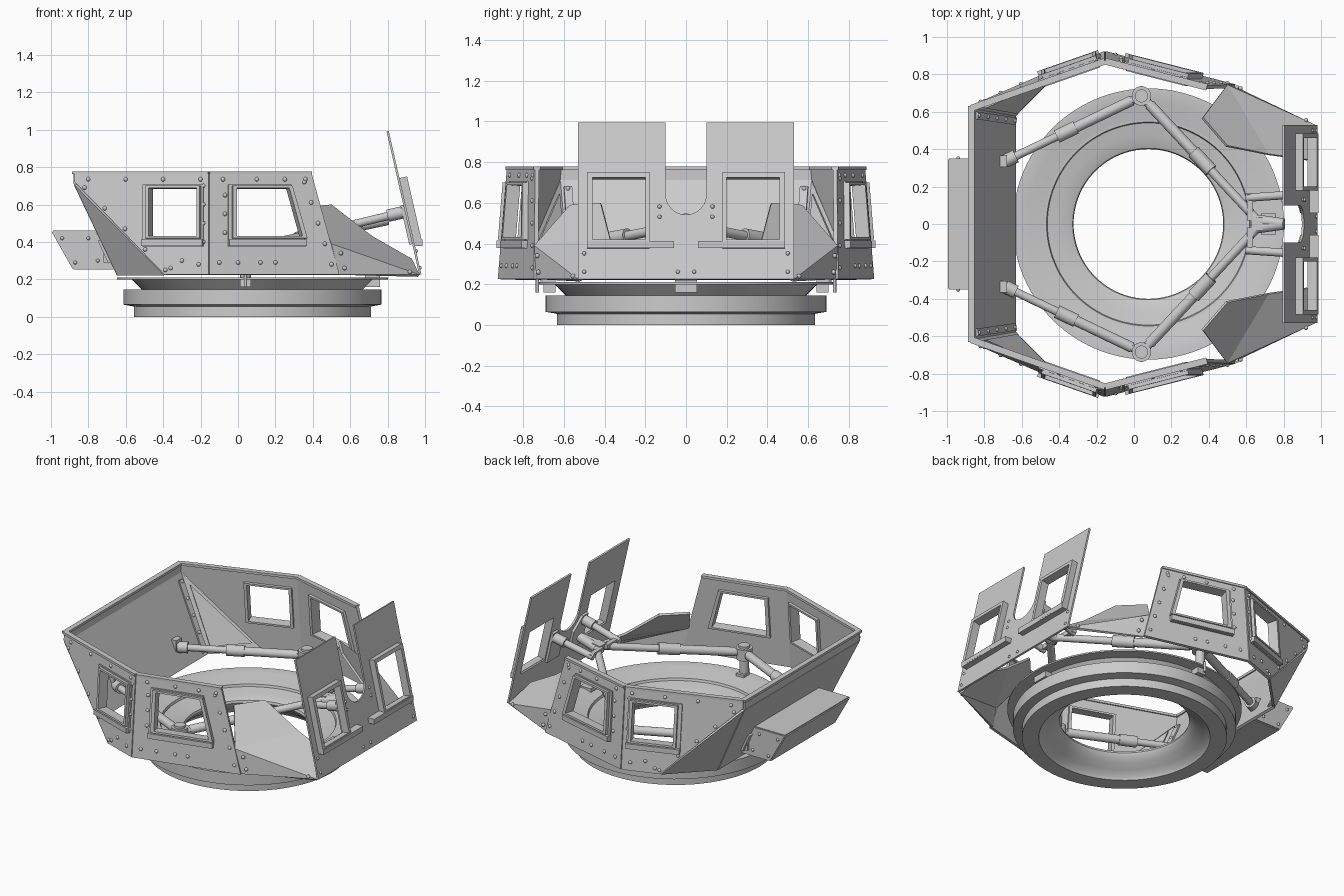
import bpy, bmesh, math
from mathutils import Vector as V, Matrix

if "Cube" in bpy.data.objects:
    bpy.data.objects.remove(bpy.data.objects["Cube"])


def finish(name, bm, smooth=False):
    me = bpy.data.meshes.new(name)
    bmesh.ops.recalc_face_normals(bm, faces=bm.faces[:])
    bm.to_mesh(me)
    bm.free()
    ob = bpy.data.objects.new(name, me)
    bpy.context.collection.objects.link(ob)
    if smooth:
        for p in me.polygons:
            p.use_smooth = True
        me.set_sharp_from_angle(angle=math.radians(35))
    return ob


def plate(name, outer, holes=(), t=0.018, off=(0, 0, 0)):
    """Flat sheet from a 3D outline, with optional holes."""
    bm = bmesh.new()
    for loop in [outer, *holes]:
        vs = [bm.verts.new(V(p) + V(off)) for p in loop]
        for i, v in enumerate(vs):
            bm.edges.new((v, vs[i - 1]))
    n = (V(outer[1]) - V(outer[0])).cross(V(outer[2]) - V(outer[0])).normalized()
    bmesh.ops.triangle_fill(bm, use_beauty=True, edges=bm.edges[:], normal=n)
    ob = finish(name, bm)
    m = ob.modifiers.new("thickness", 'SOLIDIFY')
    m.thickness, m.offset = t, 0
    return ob


def frame_matrix(a, b):
    a, b = V(a), V(b)
    q = (b - a).to_track_quat('Z', 'Y')
    return Matrix.Translation((a + b) / 2) @ q.to_matrix().to_4x4(), (b - a).length


def bar(name, a, b, w, h):
    bm = bmesh.new()
    m, l = frame_matrix(a, b)
    bmesh.ops.create_cube(bm, size=1, matrix=m @ Matrix.Diagonal((w, h, l, 1)))
    return finish(name, bm)


def rod(name, parts):
    """Chain of cylinders: (start, end, radius)."""
    bm = bmesh.new()
    for a, b, r in parts:
        m, l = frame_matrix(a, b)
        bmesh.ops.create_cone(bm, cap_ends=True, segments=24, radius1=r, radius2=r, depth=l, matrix=m)
    return finish(name, bm, True)


def bolts(name, pts, r=0.012):
    bm = bmesh.new()
    for p in pts:
        bmesh.ops.create_uvsphere(bm, u_segments=10, v_segments=6, radius=r, matrix=Matrix.Translation(p))
    return finish(name, bm, True)


def lerp(a, b, t):
    return V(a).lerp(V(b), t)


# Turret bearing ring, dished on the inside above and below
CX = 0.077
prof = [(.634, 0), (.634, .055), (.69, .065), (.69, .145), (.59, .145), (.645, .2), (.725, .2),
        (.725, .21), (.65, .21), (.56, .18), (.545, .18), (.54, .165), (.48, .155), (.43, .145),
        (.405, .135), (.40, .12), (.41, .10), (.44, .075), (.48, .045), (.52, .02), (.53, 0)]
bm = bmesh.new()
vs = [bm.verts.new((CX + r, 0, z)) for r, z in prof]
es = [bm.edges.new((v, vs[i - 1])) for i, v in enumerate(vs)]
bmesh.ops.spin(bm, geom=vs + es, cent=(CX, 0, 0), axis=(0, 0, 1), angle=2 * math.pi, steps=96, use_merge=True)
bmesh.ops.remove_doubles(bm, verts=bm.verts[:], dist=1e-4)
finish("bearing_ring", bm, True)

ZB, ZT = .225, .77
for s, side in ((1, "back"), (-1, "front")):
    def on_plane(slope):
        return lambda pts: [V((x, s * (.87 + slope * (x + .155) - .082 * (z - .77)), z)) for x, z in pts]

    fa, fb = on_plane(-.255), on_plane(.35)
    win_a = [(-.015, .43), (.335, .43), (.265, .685), (-.015, .685)]
    out_a = [(-.055, .375), (.36, .375), (.282, .705), (-.055, .705)]
    win_b = [(-.465, .43), (-.21, .43), (-.21, .685), (-.465, .685)]
    out_b = [(-.505, .375), (-.18, .375), (-.18, .705), (-.505, .705)]
    shape_a = [(-.155, ZB), (.54, ZB), (.39, ZT), (-.155, ZT)]
    shape_b = [(-.155, ZB), (-.155, ZT), (-.87, ZT), (-.87, .72), (-.39, ZB)]

    # Side armour with windows, frames and sills
    for nm, f, shape, win, out, sl in (("fore", fa, shape_a, win_a, out_a, -.255),
                                       ("aft", fb, shape_b, win_b, out_b, .35)):
        n = V((-sl, s, .082)).normalized()
        plate(f"{side}_{nm}_wall", f(shape), [f(win)], .02)
        plate(f"{side}_{nm}_window_flange", f(out), [f(win)], .02, n * .01)
        cen = sum((V((x, 0, z)) for x, z in win), V()) / 4
        rim = [(cen.x + (x - cen.x) * 1.14, cen.z + (z - cen.z) * 1.10) for x, z in win]
        plate(f"{side}_{nm}_window_frame", f(rim), [f(win)], .04, n * .02)
        sill = [p + n * .02 for p in f([(out[0][0], .395), (out[1][0], .395)])]
        bar(f"{side}_{nm}_window_sill", sill[0], sill[1], .04, .035)
        plate(f"{side}_{nm}_inner_frame", f(rim), [f(win)], .02, n * -.018)

    # Wall bolts
    pa = fa([(x, .29) for x in (-.1, .0, .12, .2)] + [(x, .735) for x in (-.08, .1, .25, .36)]
            + [(.5 - .145 * i / 4, .28 + .11 * i) for i in range(5)] + [(-.07, .45 + .1 * i) for i in range(3)])
    pb = fb([(-.21, .28), (-.3, .3), (-.36, .26), (-.8, .735), (-.6, .735), (-.4, .735), (-.2, .735)]
            + [(-.82 + .108 * i, .69 - .11 * i) for i in range(5)] + [(-.185, .4 + .1 * i) for i in range(4)])
    bolts(f"{side}_wall_bolts", [p + V((0, s * .009, 0)) for p in pa + pb])

    # Top rim rail
    tops = [fb([(-.87, ZT)])[0], fa([(-.155, ZT)])[0], fa([(.39, ZT)])[0]]
    for i in range(2):
        bar(f"{side}_rim_{i}", tops[i], tops[i + 1], .035, .016)

    # Rear triangular corner panel
    tri = [V((-.87, s * .62, .71)), fb([(-.39, ZB)])[0], V((-.64, s * .58, ZB))]
    plate(f"{side}_rear_corner_panel", tri)
    c = sum(tri, V()) / 3
    plate(f"{side}_rear_corner_inner_plate", [c.lerp(p, .75) + V((.012, -s * .012, .012)) for p in tri], t=.012)

    # Front corner panels: sloped shoulder, glacis and lower skirt
    pts = [(.50, s * .745, .39), (.37, s * .57, .59), (.50, s * .42, .60), (.72, s * .375, .43),
           (.93, s * .345, .31), (.97, s * .53, ZB), (.54, s * .735, ZB)]
    bm = bmesh.new()
    q = [bm.verts.new(p) for p in pts]
    for idx in ((0, 1, 2, 3), (0, 3, 4, 5), (0, 5, 6)):
        bm.faces.new([q[i] for i in idx])
    ob = finish(f"{side}_front_corner_panel", bm)
    ob.modifiers.new("thickness", 'SOLIDIFY').thickness = .015
    bolts(f"{side}_corner_bolts", [(.57, s * .725, .26), (.55, s * .73, .34), (.92, s * .555, .24)])

    # Mount post with lug
    post = V((.04, s * .685, .2))
    rod(f"{side}_post", [(post, post + V((0, 0, .16)), .03), (post + V((0, 0, .12)), post + V((0, 0, .195)), .052),
                         (post + V((0, 0, .19)), post + V((0, 0, .21)), .035)])
    bar(f"{side}_post_lug", (.04, s * .67, .16), (.04, s * .67, .225), .06, .06)
    rod(f"{side}_post_pin", [((.04, s * .73, .16), (.04, s * .73, .23), .008)])

    # Telescoping struts to the rear wall and to the front yoke
    a, b, c = V((.04, s * .685, .36)), V((-.69, s * .335, .355)), V((.66, s * .02, .49))
    rod(f"{side}_rear_strut", [(a, b, .022), (lerp(a, b, .07), lerp(a, b, .48), .028),
                               (lerp(a, b, .48), lerp(a, b, .62), .036), (lerp(a, b, .92), b, .036)])
    bar(f"{side}_strut_bracket", (-.72, s * .335, .35), (-.68, s * .335, .35), .06, .12)
    bar(f"{side}_strut_bracket_plate", (-.685, s * .335, .29), (-.74, s * .335, .41), .10, .02)
    rod(f"{side}_front_strut", [(a, c, .024), (lerp(a, c, .07), lerp(a, c, .45), .029),
                                (lerp(a, c, .45), lerp(a, c, .6), .037), (c, (.80, 0, .52), .03)])
    rod(f"{side}_shield_arm", [((.60, s * .14, .49), (.89, s * .16, .56), .022),
                               ((.80, s * .155, .54), (.88, s * .158, .558), .033)])
    bar(f"{side}_shield_arm_link", (.62, s * .02, .495), (.62, s * .16, .495), .03, .03)


# Front split shield with slot and two windows
def shield(pts):
    return [V((.975 - (z - .225) * .228, y, z)) for y, z in pts]


arc = [(-.1 * math.cos(t * math.pi / 12), .64 - .1 * math.sin(t * math.pi / 12)) for t in range(13)]
outline = [(-.53, ZB), (-.53, .992), (-.1, .992)] + arc + [(.1, .992), (.53, .992), (.53, ZB)]
wins = [[(s * .46, .41), (s * .2, .41), (s * .2, .715), (s * .46, .715)] for s in (1, -1)]
plate("front_shield", shield(outline), [shield(w) for w in wins], .012)
n = V((1, 0, .228)).normalized()
for s, w in zip((1, -1), wins):
    side = "left" if s > 0 else "right"
    out = [(s * .485, .375), (s * .18, .375), (s * .18, .74), (s * .485, .74)]
    plate(f"{side}_shield_frame", shield(out), [shield(w)], .045, n * .025)
    sa, sb = shield([(s * .485, .39), (s * .06, .39)])
    bar(f"{side}_shield_sill", sa + n * .025, sb + n * .025, .05, .035)
    plate(f"{side}_shield_hinge_plate", shield([(s * .06, .39), (s * .19, .39), (s * .19, .60), (s * .13, .60),
                                                (s * .06, .51)]), t=.02, off=n * -.012)
    bolts(f"{side}_shield_bolts", [p + n * .006 for p in shield(
        [(s * .19, .58), (s * .13, .53), (s * .13, .58), (s * .04, .26), (s * .5, .26), (s * .5, .35)])], .01)

# Sloped rear wall
plate("rear_wall_top", [(-.87, -.62, ZT), (-.87, .62, ZT), (-.87, .62, .71), (-.87, -.62, .71)])
plate("rear_wall", [(-.87, -.62, .71), (-.87, .62, .71), (-.64, .58, ZB), (-.64, -.58, ZB)])
bar("rear_rim", (-.87, -.63, ZT), (-.87, .63, ZT), .035, .016)
for s in (1, -1):
    bar(f"rear_wall_strip_{s}", (-.84, s * .58, .68), (-.635, s * .55, .25), .04, .015)
bolts("rear_wall_bolts", [(-.83 + .19 * i / 4, s * (.58 - .007 * i), .67 - .1 * i) for i in range(5) for s in (1, -1)])

# Rear stowage box
prof = [(-.99, .455), (-.76, .455), (-.665, .26), (-.88, .26)]
for s in (1, -1):
    plate(f"box_end_{s}", [(x, s * .345, z) for x, z in prof], t=.012)
    bolts(f"box_bolts_{s}", [(x, s * .352, z) for x, z in ((-.94, .42), (-.87, .29), (-.8, .42), (-.75, .30))], .01)
for nm, (xa, za), (xb, zb) in (("lid", prof[0], prof[1]), ("outer", prof[0], prof[3]), ("floor", prof[3], prof[2])):
    plate(f"box_{nm}", [(xa, -.345, za), (xa, .345, za), (xb, .345, zb), (xb, -.345, zb)], t=.012)

# Front ring lock and yoke block
bar("ring_lock", (.68, 0, .19), (.76, 0, .19), .11, .06)
bar("yoke_block", (.63, 0, .49), (.69, 0, .50), .07, .05)
